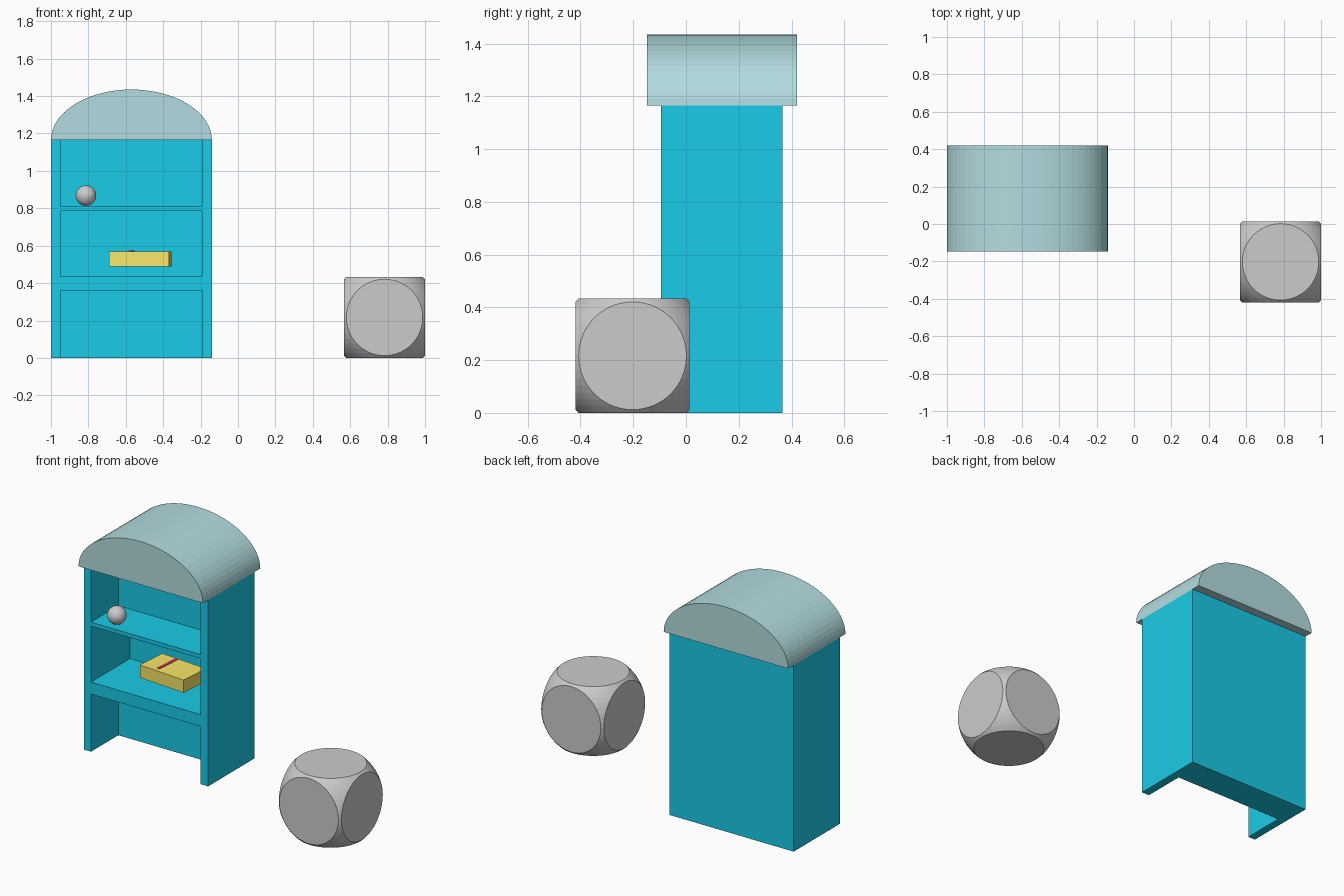
import bpy, bmesh, math
from mathutils import Vector, Matrix

if "Cube" in bpy.data.objects:
    bpy.data.objects.remove(bpy.data.objects["Cube"])


def material(name, rgb):
    m = bpy.data.materials.new(name)
    m.diffuse_color = (*rgb, 1)
    m.use_nodes = True
    m.node_tree.nodes["Principled BSDF"].inputs["Base Color"].default_value = m.diffuse_color
    return m


def make_object(name, bm, mat=None):
    bmesh.ops.recalc_face_normals(bm, faces=bm.faces[:])
    mesh = bpy.data.meshes.new(name)
    bm.to_mesh(mesh)
    bm.free()
    ob = bpy.data.objects.new(name, mesh)
    bpy.context.collection.objects.link(ob)
    if mat:
        mesh.materials.append(mat)
    return ob


def add_box(bm, lo, hi):
    lo, hi = Vector(lo), Vector(hi)
    mat = Matrix.Translation((lo + hi) / 2) @ Matrix.Diagonal((*(hi - lo), 1))
    bmesh.ops.create_cube(bm, size=1, matrix=mat)


teal = material("teal", (0.01, 0.6, 0.8))
pale_teal = material("pale_teal", (0.45, 0.72, 0.75))
yellow = material("yellow", (0.95, 0.8, 0.14))
red = material("red", (0.6, 0.04, 0.12))

# Cabinet body
X0, X1, FRONT, BACK, TOP = -1.0, -0.14, -0.095, 0.365, 1.165
bm = bmesh.new()
add_box(bm, (X0, FRONT, 0), (X1, BACK, TOP))
cabinet = make_object("cabinet", bm, teal)

# Three compartments: bottom, top and back of each
bm = bmesh.new()
for z0, z1, back in ((-0.1, 0.36, 0.175), (0.435, 0.785, 0.29), (0.81, 1.3, 0.175)):
    add_box(bm, (-0.95, FRONT - 0.1, z0), (-0.193, back, z1))
cutter = make_object("compartment_cutter", bm, teal)
cutter.hide_render = True
cutter.hide_viewport = True
cutter.display_type = 'WIRE'
cut = cabinet.modifiers.new("compartments", 'BOOLEAN')
cut.operation = 'DIFFERENCE'
cut.solver = 'EXACT'
cut.object = cutter

# Arched roof: half ellipse profile extruded front to back
bm = bmesh.new()
cx, rx, rz, n = (X0 + X1) / 2, (X1 - X0) / 2, 0.27, 32
profile = [bm.verts.new((cx + rx * math.cos(math.pi * i / n), -0.147,
                         TOP + rz * math.sin(math.pi * i / n))) for i in range(n + 1)]
face = bm.faces.new(profile)
ext = bmesh.ops.extrude_face_region(bm, geom=[face])
bmesh.ops.translate(bm, vec=(0, 0.567, 0),
                    verts=[v for v in ext["geom"] if isinstance(v, bmesh.types.BMVert)])
make_object("arched_roof", bm, pale_teal)

# Box on the middle shelf, turned slightly, with a thin strip on its lid
turn = math.radians(-4.3)
bm = bmesh.new()
add_box(bm, (-0.16, -0.1, -0.04), (0.16, 0.1, 0.04))
box = make_object("shelf_box", bm, yellow)
box.location, box.rotation_euler.z = (-0.522, 0.103, 0.53), turn

bm = bmesh.new()
add_box(bm, (-0.01, -0.08, -0.002), (0.01, 0.08, 0.003))
strip = make_object("lid_strip", bm, red)
strip.location, strip.rotation_euler.z = (-0.57, 0.115, 0.57), turn

# Ball on the top shelf
bm = bmesh.new()
bmesh.ops.create_uvsphere(bm, u_segments=32, v_segments=16, radius=0.055)
make_object("ball", bm).location = (-0.813, -0.035, 0.868)

# Blank die: a sphere sliced flat on six sides
half = 0.2165
bm = bmesh.new()
bmesh.ops.create_uvsphere(bm, u_segments=64, v_segments=32, radius=0.298)
for axis in range(3):
    for side in (-1, 1):
        normal = Vector((0, 0, 0))
        normal[axis] = side
        bmesh.ops.bisect_plane(bm, geom=bm.verts[:] + bm.edges[:] + bm.faces[:],
                               plane_co=normal * half, plane_no=normal, clear_outer=True)
        rim = [e for e in bm.edges if e.is_boundary]
        bmesh.ops.contextual_create(bm, geom=rim)
make_object("blank_die", bm).location = (1 - half, -0.2025, half)
